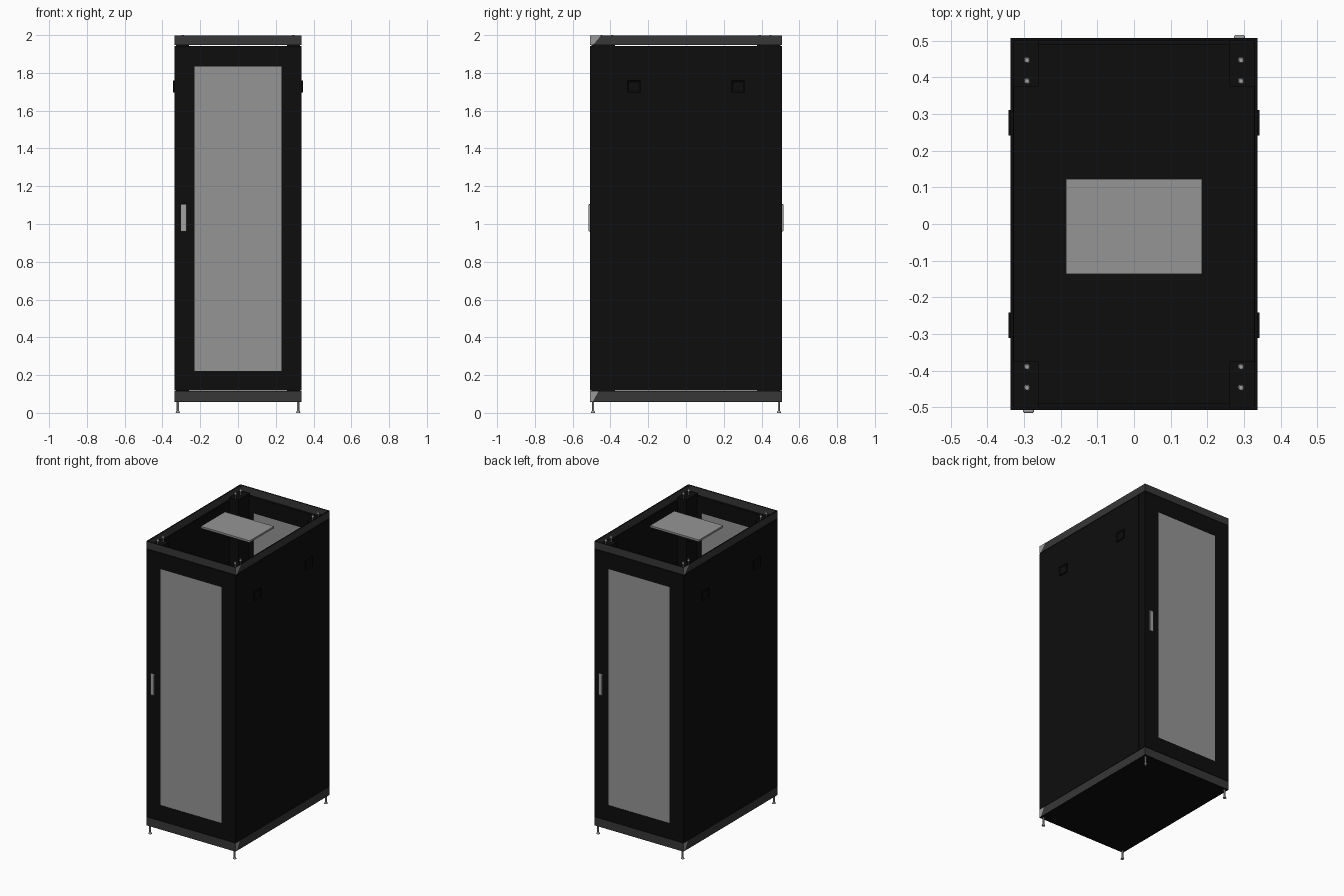
import bpy, bmesh
from mathutils import Matrix, Vector

cube = bpy.data.objects.get("Cube")
if cube:
    bpy.data.objects.remove(cube, do_unlink=True)


def material(name, value):
    m = bpy.data.materials.new(name)
    m.use_nodes = True
    color = (value, value, value, 1)
    m.diffuse_color = color
    m.node_tree.nodes["Principled BSDF"].inputs["Base Color"].default_value = color
    return m


BLACK = material("black_paint", 0.004)
DARK = material("dark_grey_trim", 0.038)
MESH = material("grey_mesh", 0.30)
METAL = material("grey_metal", 0.36)
LIGHT = material("light_grey_corner", 0.32)


def finish(name, bm, *mats):
    me = bpy.data.meshes.new(name)
    bmesh.ops.recalc_face_normals(bm, faces=bm.faces)
    bm.to_mesh(me)
    bm.free()
    for m in mats:
        me.materials.append(m)
    ob = bpy.data.objects.new(name, me)
    bpy.context.collection.objects.link(ob)
    return ob


def add_box(bm, lo, hi):
    lo, hi = Vector(lo), Vector(hi)
    mat = Matrix.Translation((lo + hi) / 2) @ Matrix.Diagonal((hi - lo).to_4d())
    bmesh.ops.create_cube(bm, size=1, matrix=mat)


def box(name, lo, hi, mat, bevel=0):
    bm = bmesh.new()
    add_box(bm, lo, hi)
    ob = finish(name, bm, mat)
    if bevel:
        mod = ob.modifiers.new("bevel", "BEVEL")
        mod.width, mod.segments = bevel, 3
    return ob


def add_cylinder(bm, x, y, z0, z1, r, r_top=None):
    bmesh.ops.create_cone(bm, cap_ends=True, segments=16, radius1=r,
                          radius2=r if r_top is None else r_top, depth=z1 - z0,
                          matrix=Matrix.Translation((x, y, (z0 + z1) / 2)))


W, D = 0.337, 0.508          # half width and half depth of the cabinet
BASE, LOW, HIGH, TOP = 0.06, 0.119, 1.943, 1.997
SIGNS = (-1, 1)
CORNERS = [(sx, sy) for sx in SIGNS for sy in SIGNS]


# Thin bands around the top and the base, black on their upper edges
def band(name, z0, z1, t=0.008):
    bm = bmesh.new()
    for s in SIGNS:
        add_box(bm, (-W, s * D - t * (s > 0), z0), (W, s * D + t * (s < 0), z1))
        add_box(bm, (s * W - t * (s > 0), t - D, z0), (s * W + t * (s < 0), D - t, z1))
    bm.normal_update()
    for f in bm.faces:
        f.material_index = int(f.normal.z > 0.5)
    return finish(name, bm, DARK, BLACK)


band("top_band", HIGH + 0.004, TOP)
band("base_band", BASE, LOW - 0.003)
box("floor", (-W, -D, BASE - 0.002), (W, D, BASE + 0.006), BLACK)

# Corner posts inside the cabinet
for sx, sy in CORNERS:
    bm = bmesh.new()
    xs, ys = sorted((sx * 0.26, sx * (W - 0.008))), sorted((sy * 0.375, sy * (D - 0.008)))
    add_box(bm, (xs[0], ys[0], BASE), (xs[1], ys[1], 1.96))
    finish("corner_post", bm, BLACK)


# Doors: a frame, a perforated panel and a rounded handle, repeated half a turn round
def door(label, s):
    outer, inner = D, D - 0.018
    ys = sorted((s * outer, s * inner))
    bm = bmesh.new()
    hole_x, hole_lo, hole_hi = 0.23, 0.223, 1.835
    for x0, x1, z0, z1 in ((-W, -hole_x, LOW, HIGH), (hole_x, W, LOW, HIGH),
                           (-hole_x, hole_x, LOW, hole_lo),
                           (-hole_x, hole_x, hole_hi, HIGH)):
        add_box(bm, (x0, ys[0], z0), (x1, ys[1], z1))
    finish(label + "_door_frame", bm, BLACK)
    ps = sorted((s * (outer - 0.002), s * (outer - 0.012)))
    box(label + "_mesh_panel", (-hole_x, ps[0], hole_lo), (hole_x, ps[1], hole_hi), MESH)
    hs = sorted((s * (outer - 0.004), s * (outer + 0.008)))
    hx = s * 0.288
    box(label + "_handle", (hx - 0.015, hs[0], 0.96), (hx + 0.015, hs[1], 1.105),
        METAL, 0.005)


door("front", -1)
door("rear", 1)

# Side panels with narrow end strips and raised latch frames
for s in SIGNS:
    side = "left" if s > 0 else "right"
    xs = sorted((s * (W - 0.001), s * (W - 0.010)))
    box(side + "_side_panel", (xs[0], -0.445, LOW), (xs[1], 0.445, HIGH), BLACK)
    for t in SIGNS:
        ys = sorted((t * 0.447, t * (D - 0.018)))
        box(side + "_side_strip", (xs[0], ys[0], LOW), (xs[1], ys[1], HIGH), BLACK)
        bm = bmesh.new()
        ls = sorted((s * (W - 0.004), s * (W + 0.006)))
        add_box(bm, (ls[0], t * 0.276 - 0.035, 1.697), (ls[1], t * 0.276 + 0.035, 1.759))
        bm.normal_update()
        face = [f for f in bm.faces if f.normal.x * s > 0.5]
        bmesh.ops.inset_region(bm, faces=face, thickness=0.010, depth=-0.005)
        finish(side + "_latch", bm, BLACK)

# Light corner plates on two opposite corners
for s in SIGNS:
    for z0, z1, wide_top in ((HIGH + 0.004, TOP, True), (BASE, LOW - 0.003, False)):
        wide, narrow = 0.058, 0.015
        top, bottom = (wide, narrow) if wide_top else (narrow + 0.03, narrow)
        bm = bmesh.new()
        x = s * (W + 0.001)
        pts = [(x, -s * D, z0), (x, -s * (D - bottom), z0),
               (x, -s * (D - top), z1), (x, -s * D, z1)]
        bm.faces.new([bm.verts.new(p) for p in pts])
        finish("corner_plate", bm, LIGHT)

# Cover plate at the top
box("top_cover_plate", (-0.185, -0.137, 1.984), (0.185, 0.123, TOP), MESH)

# Bolts on the posts and levelling feet
bolts, feet = bmesh.new(), bmesh.new()
for sx, sy in CORNERS:
    for y in (0.39, 0.447):
        add_cylinder(bolts, sx * 0.292, sy * y, 1.955, 1.99, 0.004)
        add_cylinder(bolts, sx * 0.292, sy * y, 1.988, 2.0, 0.009, 0.006)
    add_cylinder(feet, sx * 0.319, sy * 0.492, 0.008, BASE + 0.004, 0.006)
    add_cylinder(feet, sx * 0.319, sy * 0.492, 0, 0.010, 0.011, 0.008)
finish("top_bolts", bolts, METAL)
finish("levelling_feet", feet, METAL)
